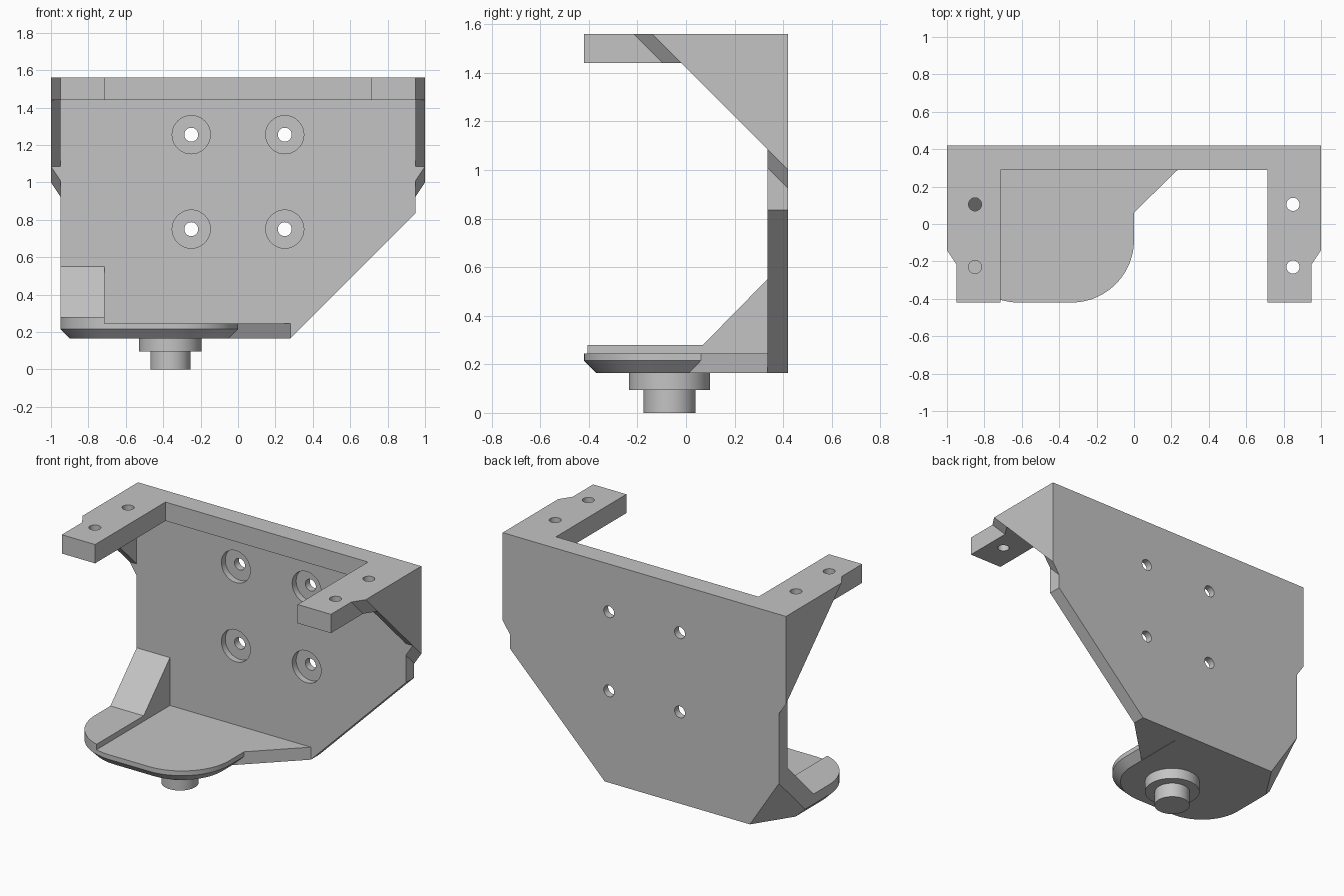
import bpy, bmesh, math
from mathutils import Vector

old = bpy.data.objects.get("Cube")
if old:
    bpy.data.objects.remove(old, do_unlink=True)

# Single material
grey = bpy.data.materials.new("plain_grey")
grey.use_nodes = True
COLOUR = (0.55, 0.55, 0.55, 1)
grey.diffuse_color = COLOUR
grey.node_tree.nodes["Principled BSDF"].inputs["Base Color"].default_value = COLOUR

# Main levels
BACK, FACE = 0.42, 0.335          # rear and front of the back plate
TOP, ARM_Z = 1.56, 1.44           # arm top and underside
BASE, BEVEL_Z, TRAY_Z, STRIP_Z = 0.165, 0.215, 0.245, 0.28
SIDE, OUTER, INNER = 0.95, 1.0, 0.715
CORNER_POINT, CORNER_NORMAL = Vector((-SIDE, 0.42, 0.48)), Vector((-1, 0.65, -0.65))


def hull_mesh(points):
    bm = bmesh.new()
    for p in points:
        bm.verts.new(p)
    bmesh.ops.remove_doubles(bm, verts=bm.verts[:], dist=1e-5)
    bmesh.ops.convex_hull(bm, input=bm.verts[:])
    bmesh.ops.delete(bm, geom=[v for v in bm.verts if not v.link_faces], context='VERTS')
    bmesh.ops.dissolve_limit(bm, angle_limit=0.01, verts=bm.verts[:], edges=bm.edges[:])
    bmesh.ops.recalc_face_normals(bm, faces=bm.faces[:])
    return bm


def solid(name, points, trim=False):
    """Convex part, optionally trimmed by the slanted lower rear corner."""
    bm = hull_mesh(points)
    if trim:
        bmesh.ops.bisect_plane(bm, geom=bm.verts[:] + bm.edges[:] + bm.faces[:],
                               plane_co=CORNER_POINT, plane_no=CORNER_NORMAL,
                               clear_outer=True)
        kept = [v.co.copy() for v in bm.verts]
        bm.free()
        bm = hull_mesh(kept)
    mesh = bpy.data.meshes.new(name)
    bm.to_mesh(mesh)
    bm.free()
    mesh.materials.append(grey)
    obj = bpy.data.objects.new(name, mesh)
    bpy.context.collection.objects.link(obj)
    return obj


def box(x0, x1, y0, y1, z0, z1):
    return [(x, y, z) for x in (x0, x1) for y in (y0, y1) for z in (z0, z1)]


def along_x(profile, x0, x1):
    return [(x, y, z) for x in (x0, x1) for y, z in profile]


def cylinder(name, centre, radius, depth, sideways=False):
    turn = (math.pi / 2, 0, 0) if sideways else (0, 0, 0)
    bpy.ops.mesh.primitive_cylinder_add(vertices=48, radius=radius, depth=depth,
                                        location=centre, rotation=turn)
    obj = bpy.context.object
    obj.name = name
    obj.data.materials.append(grey)
    return obj


def activate(obj):
    bpy.ops.object.select_all(action='DESELECT')
    obj.select_set(True)
    bpy.context.view_layer.objects.active = obj


def drill(obj, centre, radius, depth, sideways=False):
    cutter = cylinder("hole_cutter", centre, radius, depth, sideways)
    cutter.hide_render = True
    mod = obj.modifiers.new("hole", 'BOOLEAN')
    mod.operation, mod.solver, mod.object = 'DIFFERENCE', 'EXACT', cutter
    activate(obj)
    bpy.ops.object.modifier_apply(modifier=mod.name)
    bpy.data.objects.remove(cutter, do_unlink=True)


# Back plate with four counterbored holes
outline = [(-SIDE, TOP), (SIDE, TOP), (SIDE, 0.835), (0.28, BASE), (-SIDE, BASE)]
plate = solid("back_plate", [(x, y, z) for y in (FACE, BACK) for x, z in outline], trim=True)
for x in (-0.25, 0.25):
    for z in (0.75, 1.255):
        drill(plate, (x, FACE, z), 0.102, 0.08, True)
        drill(plate, (x, FACE, z), 0.037, 0.4, True)

# Rail along the top edge
solid("top_rail", box(-INNER, INNER, 0.29, FACE, ARM_Z, TOP))

# Arms, outer cheeks and gussets on both sides
for s, side in ((1, "left"), (-1, "right")):
    arm = solid(side + "_arm", box(s * INNER, s * SIDE, -BACK, FACE, ARM_Z, TOP))
    for y in (-0.23, 0.105):
        drill(arm, (s * 0.85, y, 1.5), 0.035, 0.4)
    solid(side + "_arm_cheek",
          along_x([(FACE, TOP), (FACE, ARM_Z)], s * SIDE, s * OUTER)
          + [(s * SIDE, -0.215, TOP), (s * SIDE, -0.095, ARM_Z),
             (s * OUTER, -0.14, TOP), (s * OUTER, -0.02, ARM_Z)])
    solid(side + "_gusset",
          along_x([(-0.02, ARM_Z), (FACE, ARM_Z), (FACE, 1.085)], s * SIDE, s * OUTER))
    solid(side + "_plate_cheek",
          along_x([(FACE, TOP), (BACK, TOP)], s * SIDE, s * OUTER)
          + [(s * SIDE, FACE, 1.01), (s * SIDE, BACK, 0.925),
             (s * OUTER, FACE, 1.085), (s * OUTER, BACK, 1.0)])


# Rounded tray with a bevelled underside
def tray_outline(inset):
    r = 0.335 - inset
    pts = [(-inset, FACE), (inset - SIDE, FACE)]
    for i in range(25):
        a = math.pi / 2 * i / 24
        dx, dy = r * math.cos(a), r * math.sin(a)
        pts += [(-0.335 + dx, -0.085 - dy), (-0.615 - dx, -0.085 - dy)]
    return pts


layers = ((0.05, BASE), (0, BEVEL_Z), (0, TRAY_Z))
tray = solid("tray", [(x, y, z) for inset, z in layers for x, y in tray_outline(inset)], trim=True)
solid("tray_web", [(x, y, z) for z in (BASE, TRAY_Z)
                   for x, y in ((-0.047, 0.015), (0.28, FACE), (-0.047, FACE))])

# Raised strip and sloped brace at the tray side
edge = [p for p in tray_outline(0) if p[0] < INNER * -1]
edge += [(-INNER, -0.405), (-INNER, FACE)]
strip = solid("tray_strip", [(x, y, z) for z in (TRAY_Z, STRIP_Z) for x, y in edge], trim=True)
solid("tray_brace", along_x([(FACE, 0.55), (FACE, STRIP_Z), (0.07, STRIP_Z)], -SIDE, -INNER),
      trim=True)

# Stepped pin below the tray
collar = cylinder("pin_collar", (-0.362, -0.068, 0.13), 0.167, 0.07)
pin = cylinder("pin", (-0.362, -0.068, 0.05), 0.107, 0.1)

for obj in (plate, tray, strip, collar, pin):
    activate(obj)
    bpy.ops.object.shade_smooth_by_angle(angle=math.radians(25))
